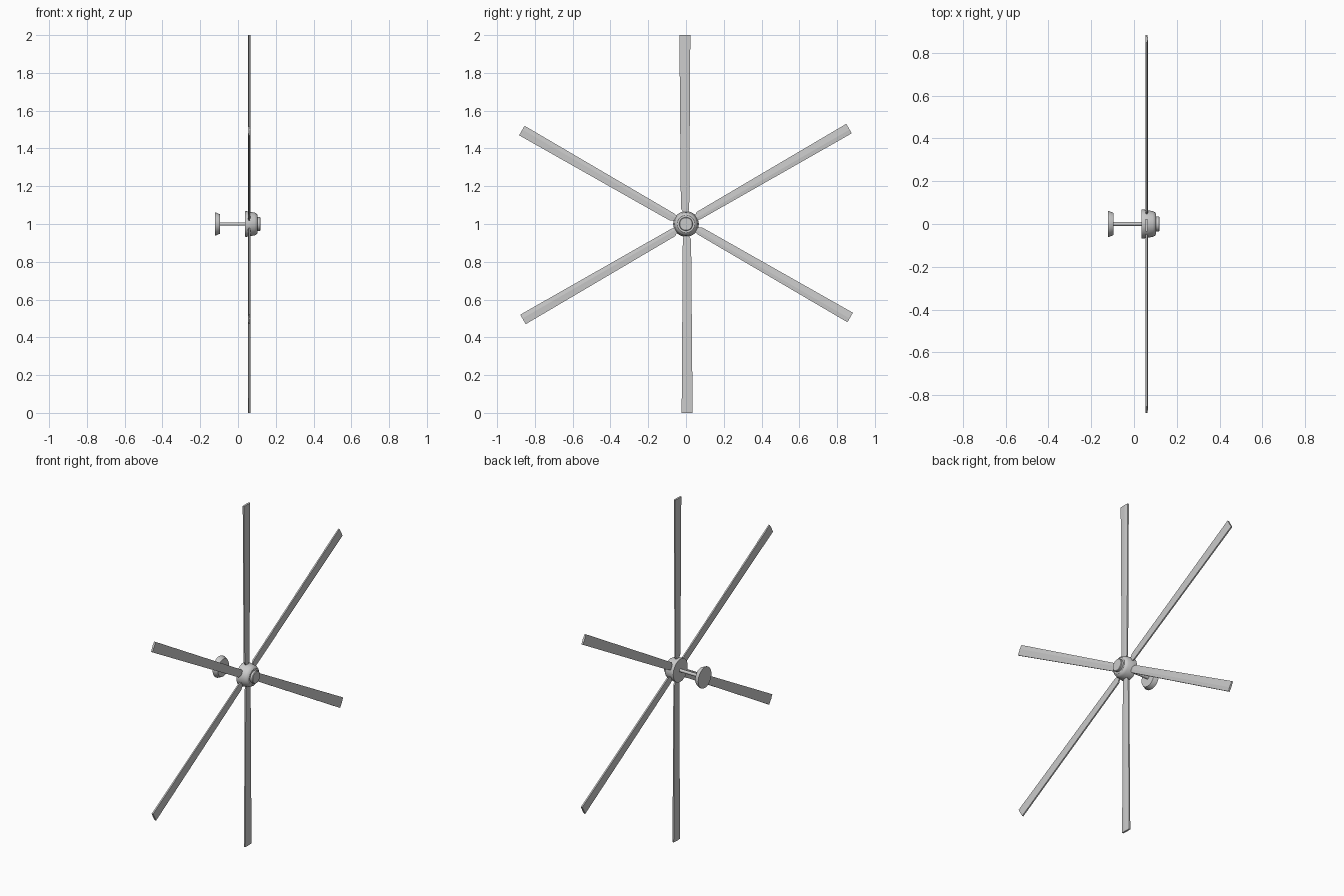
import bpy, bmesh
from math import pi, cos, sin
from mathutils import Matrix

if "Cube" in bpy.data.objects:
    bpy.data.objects.remove(bpy.data.objects["Cube"])

CENTER_Z = 1.0


def make_object(name, bm):
    bmesh.ops.recalc_face_normals(bm, faces=bm.faces)
    mesh = bpy.data.meshes.new(name)
    bm.to_mesh(mesh)
    bm.free()
    obj = bpy.data.objects.new(name, mesh)
    bpy.context.collection.objects.link(obj)
    obj.location.z = CENTER_Z
    return obj


def lathe(name, profile, sides=32):
    """Turn (x, radius) points around the x axis, closing both ends."""
    bm = bmesh.new()
    rings = [[bm.verts.new((x, r * cos(2 * pi * i / sides), r * sin(2 * pi * i / sides)))
              for i in range(sides)] for x, r in profile]
    for a, b in zip(rings, rings[1:]):
        for i in range(sides):
            j = (i + 1) % sides
            bm.faces.new((a[i], a[j], b[j], b[i]))
    bm.faces.new(rings[0])
    bm.faces.new(rings[-1])
    obj = make_object(name, bm)
    bpy.ops.object.select_all(action='DESELECT')
    obj.select_set(True)
    bpy.context.view_layer.objects.active = obj
    bpy.ops.object.shade_smooth_by_angle(angle=0.52)
    return obj


def blade(name, angle):
    """Thin blade with a shallow central ridge, pointing up before rotation."""
    # radius, trailing edge y, leading edge y
    stations = [(0.045, -0.012, 0.010), (0.062, -0.014, 0.012),
                (0.082, -0.027, 0.017), (1.0, -0.035, 0.023)]
    bm = bmesh.new()
    loops = []
    for r, y0, y1 in stations:
        section = [(-0.004, y0), (-0.006, 0), (-0.004, y1),
                   (0.004, y1), (0.006, 0), (0.004, y0)]
        loops.append([bm.verts.new((0.059 + x, y, r)) for x, y in section])
    for a, b in zip(loops, loops[1:]):
        for i in range(6):
            j = (i + 1) % 6
            bm.faces.new((a[i], a[j], b[j], b[i]))
    bm.faces.new(loops[0])
    bm.faces.new(loops[-1])
    bmesh.ops.rotate(bm, verts=bm.verts, matrix=Matrix.Rotation(angle, 3, 'X'))
    return make_object(name, bm)


# Mounting disc, shaft and stepped hub share the x axis
lathe("mounting_disc", [(-0.122, 0.061), (-0.117, 0.061), (-0.095, 0.051)])
lathe("shaft", [(-0.10, 0.009), (0.045, 0.009)], 16)
lathe("hub", [(0.036, 0.067), (0.044, 0.068), (0.066, 0.064), (0.088, 0.060),
              (0.098, 0.055), (0.104, 0.046)])
lathe("hub_cap", [(0.100, 0.036), (0.116, 0.036), (0.119, 0.033)])

# Six evenly spaced blades
for k in range(6):
    blade(f"blade_{k + 1}", k * pi / 3)
